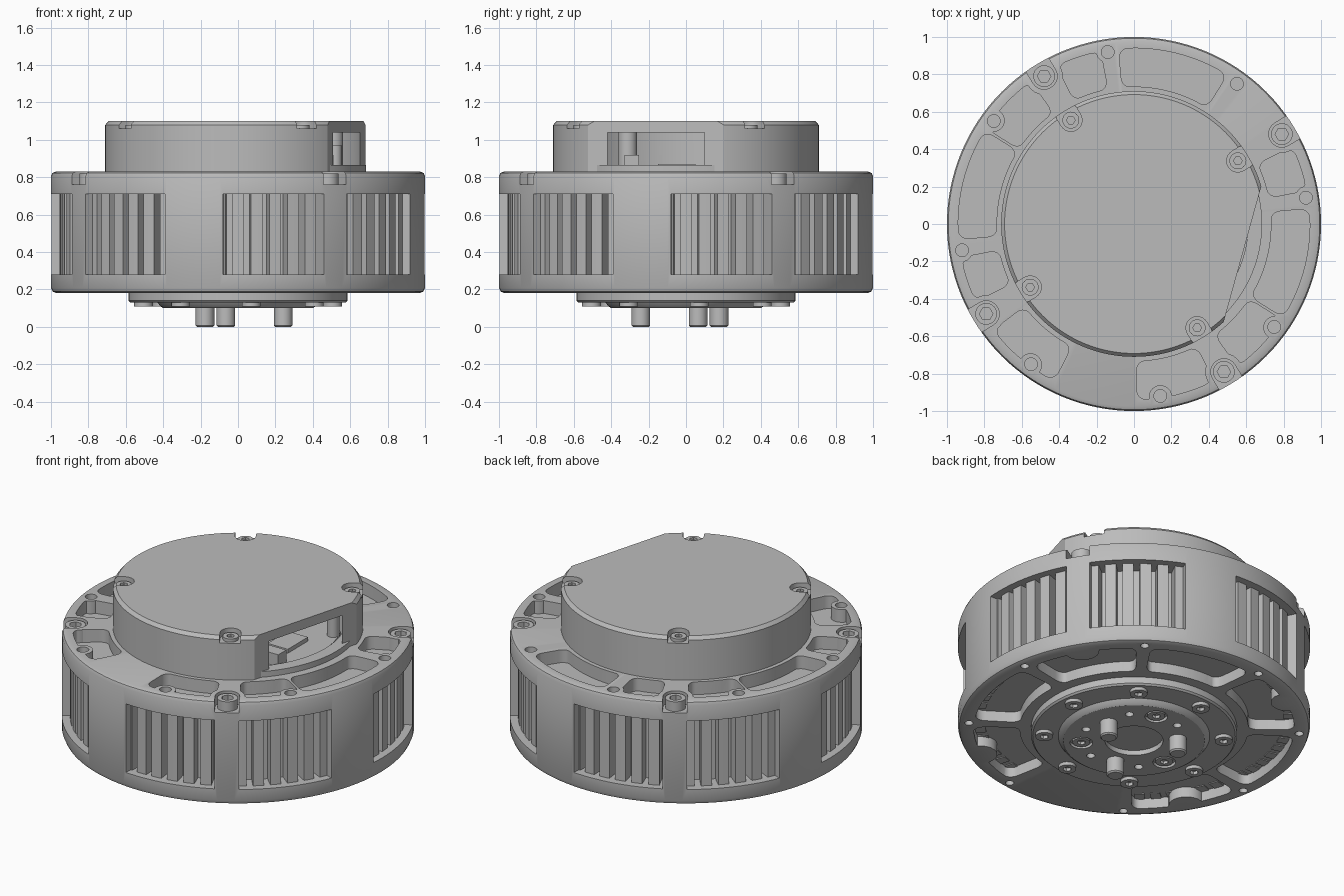
import bpy, bmesh
from math import sin, cos, radians, pi
from mathutils import Vector, Matrix

if "Cube" in bpy.data.objects:
    bpy.data.objects.remove(bpy.data.objects["Cube"])

metal = bpy.data.materials.new("grey metal")
metal.use_nodes = True
GREY = (0.5, 0.5, 0.5, 1)
metal.diffuse_color = GREY
metal.node_tree.nodes["Principled BSDF"].inputs["Base Color"].default_value = GREY
QUARTERS = (0, 90, 180, 270)


def polar(r, deg):
    return Vector((r * cos(radians(deg)), r * sin(radians(deg))))


def circle(c, r, n=24):
    return [Vector(c) + polar(r, 360 * i / n) for i in range(n)]


def sector(r0, r1, a0, a1):
    n = max(2, int((a1 - a0) / 3))
    angles = [a0 + (a1 - a0) * i / n for i in range(n + 1)]
    return [polar(r1, a) for a in angles] + [polar(r0, a) for a in reversed(angles)]


def slot(r, deg, w, end):
    # Round-ended notch that opens outwards
    out, side = polar(1, deg), polar(1, deg + 90)
    arc = [polar(r, deg) + polar(w, deg + 90 + 15 * i) for i in range(13)]
    return arc + [out * end - side * w, out * end + side * w]


def prism(bm, pts, z0, z1, rounding=0):
    part = bmesh.new()
    low = [part.verts.new((p[0], p[1], z0)) for p in pts]
    high = [part.verts.new((p[0], p[1], z1)) for p in pts]
    n = len(pts)
    part.faces.new(low)
    part.faces.new(high)
    for i in range(n):
        part.faces.new((low[i], low[(i + 1) % n], high[(i + 1) % n], high[i]))
    bmesh.ops.recalc_face_normals(part, faces=part.faces)
    if rounding:
        corners = [e for e in part.edges
                   if abs(e.verts[0].co.z - e.verts[1].co.z) > 0.01
                   and e.calc_face_angle(0) > 1]
        bmesh.ops.bevel(part, geom=corners, offset=rounding, segments=5,
                        profile=0.5, affect='EDGES')
    mesh = bpy.data.meshes.new("temp")
    part.to_mesh(mesh)
    part.free()
    bm.from_mesh(mesh)
    bpy.data.meshes.remove(mesh)


def make(name, bm):
    mesh = bpy.data.meshes.new(name)
    bm.to_mesh(mesh)
    bm.free()
    obj = bpy.data.objects.new(name, mesh)
    bpy.context.collection.objects.link(obj)
    return obj


def prisms(name, items):
    bm = bmesh.new()
    for item in items:
        prism(bm, *item)
    return make(name, bm)


def lathe(name, profile, steps=128):
    bm = bmesh.new()
    vs = [bm.verts.new((r, 0, z)) for r, z in profile]
    edges = [bm.edges.new(pair) for pair in zip(vs, vs[1:])]
    bmesh.ops.spin(bm, geom=vs + edges, cent=(0, 0, 0), axis=(0, 0, 1),
                   angle=2 * pi, steps=steps)
    bmesh.ops.remove_doubles(bm, verts=bm.verts, dist=0.0001)
    bmesh.ops.recalc_face_normals(bm, faces=bm.faces)
    return make(name, bm)


def cut(obj, cutter):
    # Subtract the cutter, keep the result and drop the cutter
    mod = obj.modifiers.new("cut", 'BOOLEAN')
    mod.operation, mod.solver, mod.object = 'DIFFERENCE', 'EXACT', cutter
    graph = bpy.context.evaluated_depsgraph_get()
    mesh = bpy.data.meshes.new_from_object(obj.evaluated_get(graph))
    obj.modifiers.clear()
    obj.data = mesh
    bpy.data.objects.remove(cutter)


# Angular layout shared by both ends
screw_angles = [31.3 + q for q in QUARTERS]
hole_angles = [8.7 + 45 * i for i in range(8)]

# Drum housing
housing = lathe("drum_housing", [
    (0, 0.18), (0.97, 0.18), (0.991, 0.189), (1, 0.21),
    (1, 0.805), (0.993, 0.823), (0.975, 0.83), (0, 0.83)])

# Weight-saving pockets on both ends, scalloped around the bolt bosses
top_spans = [(58, 95), (148, 185), (-32, 5), (11, 26), (101, 116), (191, 206),
             (271, 297), (126, 147), (217, 243), (306, 327)]
pocket_items = [(sector(0.735, 0.94, a, b), 0.75, 0.87, 0.05) for a, b in top_spans]
pocket_items += [(sector(0.65, 0.91, a - 20, a + 20), 0.14, 0.245, 0.06)
                 for a in [31 + 45 * i for i in range(8) if i != 5]]
pockets = prisms("pockets", pocket_items)
bosses = [(circle(polar(0.925, a), 0.1), 0, 1) for a in screw_angles]
bosses += [(circle(polar(0.935, a), 0.062), 0, 1) for a in hole_angles]
cut(pockets, prisms("bosses", bosses))
cut(housing, pockets)

# Vent windows, screw notches and bolt holes
openings = []
for q in QUARTERS:
    for a, b in ((-4.6, 27.4), (35.4, 67)):
        openings.append((sector(0.87, 1.1, a + q, b + q), 0.28, 0.71))
openings += [(slot(0.925, a, 0.07, 1.1), 0.76, 0.9) for a in screw_angles]
for a in hole_angles:
    openings.append((circle(polar(0.93, a), 0.034), 0.76, 0.9))
    openings.append((circle(polar(0.94, a), 0.024), 0.1, 0.23))
cut(housing, prisms("openings", openings))

# Stator teeth seen through the windows
prisms("stator_teeth", [(sector(0.85, 0.955, 6 * i - 1.9, 6 * i + 1.9), 0.24, 0.74)
                        for i in range(60)])

# Housing screws with hex sockets
housing_screws = prisms("housing_screws", [
    (circle(polar(0.925, a), 0.058), 0.74, 0.82) for a in screw_angles])
cut(housing_screws, prisms("sockets", [
    (circle(polar(0.925, a), 0.036, 6), 0.785, 0.9) for a in screw_angles]))

# Hollow rear cap with a flat side opening
cap = lathe("rear_cap", [(0, 0.82), (0.71, 0.82), (0.71, 1.08), (0.692, 1.1), (0, 1.1)])
cut(cap, prisms("cavity", [(circle((0, 0), 0.66, 96), 0.7, 1.04)]))
out, side = polar(1, -15.5), polar(1, 74.5)
cut(cap, prisms("flat", [([out * 0.602 - side, out * 1.2 - side,
                           out * 1.2 + side, out * 0.602 + side], 0.7, 1.3)]))
cut(cap, prisms("notches", [(slot(0.65, a, 0.06, 0.9), 1.06, 1.2)
                            for a in screw_angles]))
cap_screws = prisms("cap_screws", [
    (circle(polar(0.65, a), 0.045), 1.045, 1.08) for a in screw_angles])
cut(cap_screws, prisms("sockets", [
    (circle(polar(0.65, a), 0.023, 6), 1.065, 1.2) for a in screw_angles]))

# Electronics bay inside the cap
lathe("bay_rim", [(0.61, 0.82), (0.685, 0.82), (0.685, 0.865), (0.61, 0.865), (0.61, 0.82)])
prisms("circuit_board", [(circle((0, 0), 0.59, 64), 0.82, 0.845)])
prisms("standoffs", [(circle((0.52, 0.2), 0.035), 0.83, 0.97)]
       + [(circle(polar(0.6, a), 0.05), 0.83, 1.05) for a in screw_angles])


def box(x, y, w, d):
    return [(x - w, y - d), (x + w, y - d), (x + w, y + d), (x - w, y + d)]


prisms("board_parts", [(box(0.45, -0.29, 0.06, 0.04), 0.83, 0.92),
                       (box(0.42, -0.46, 0.06, 0.035), 0.83, 0.92),
                       (box(0.38, -0.05, 0.07, 0.1), 0.83, 0.87)])

# Output hub with stepped face and centre recess
hub = lathe("output_hub", [
    (0, 0.2), (0.585, 0.2), (0.585, 0.14), (0.575, 0.13), (0.43, 0.13),
    (0.415, 0.11), (0.4, 0.1), (0.165, 0.1), (0.165, 0.13), (0, 0.13)])
bore_angles = (75, 195, 315)
cut(hub, prisms("bores", [(circle(polar(0.3, a), 0.065), 0, 0.12) for a in bore_angles]
                + [(circle(polar(0.3, 45 + 60 * i), 0.024), 0, 0.14) for i in range(6)
                   if 45 + 60 * i not in bore_angles]))

# Hub screws around the rim and in the counterbores
spots = [(polar(0.51, 53 + 45 * i), 0.11) for i in range(8)]
spots += [(polar(0.3, a), 0.103) for a in bore_angles]
hub_screws = prisms("hub_screws", [(circle(p, 0.05), z, 0.15) for p, z in spots])
cut(hub_screws, prisms("sockets", [(circle(p, 0.025, 6), 0, z + 0.02) for p, z in spots]))

# Drive pins
pins = lathe("drive_pin", [(0, 0), (0.042, 0), (0.05, 0.008), (0.05, 0.12), (0, 0.12)], 32)
bm = bmesh.new()
for a in (15, 135, 255):
    start = len(bm.verts)
    bm.from_mesh(pins.data)
    bm.verts.ensure_lookup_table()
    bmesh.ops.translate(bm, verts=bm.verts[start:], vec=polar(0.25, a).to_3d())
bm.to_mesh(pins.data)
bm.free()
pins.name = "drive_pins"

# Colour and shading
for obj in bpy.context.collection.objects:
    if obj.type == 'MESH':
        obj.data.materials.clear()
        obj.data.materials.append(metal)
        bpy.ops.object.select_all(action='DESELECT')
        obj.select_set(True)
        bpy.context.view_layer.objects.active = obj
        bpy.ops.object.shade_smooth_by_angle(angle=radians(30))
